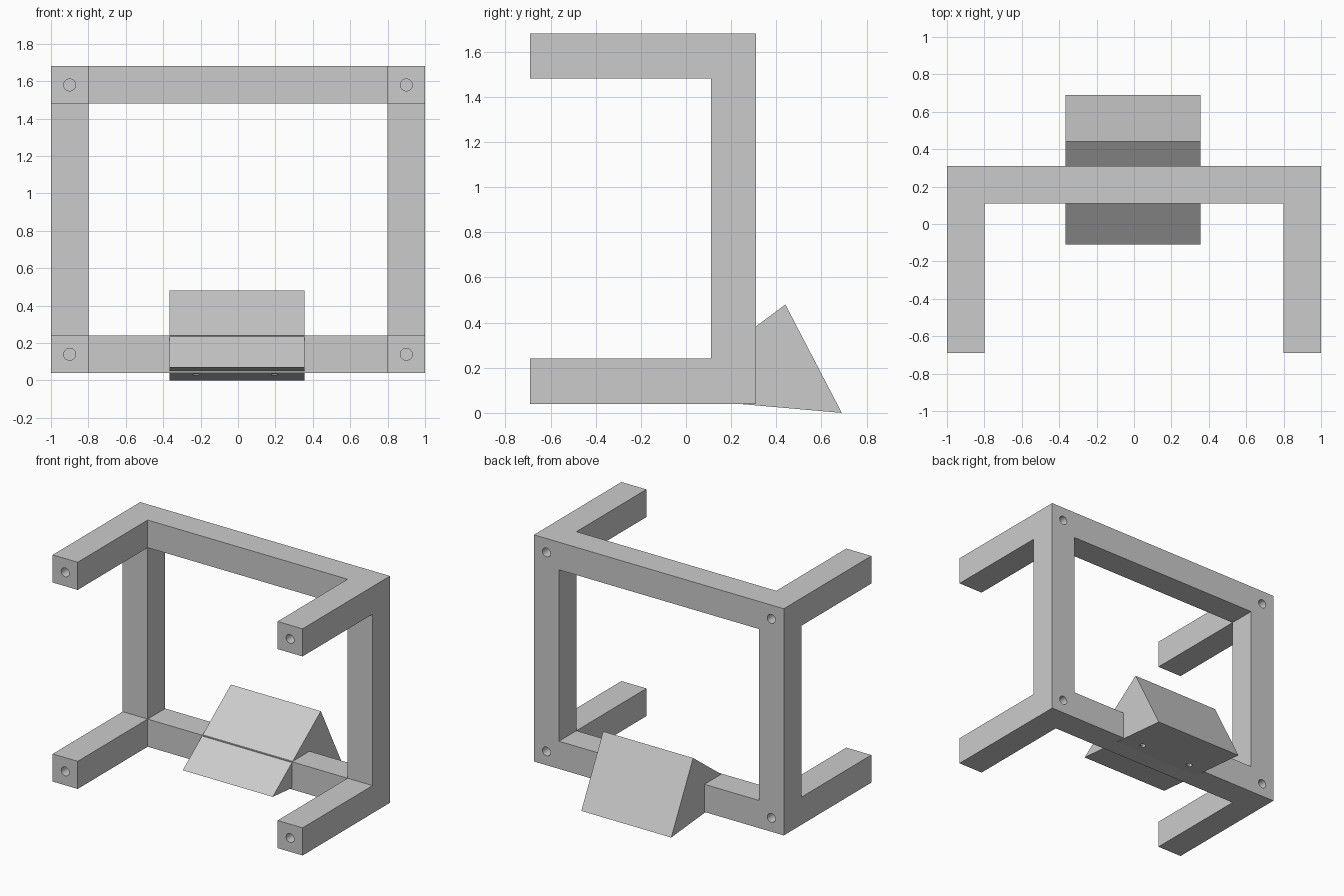
import bpy
import bmesh
import math
from mathutils import Vector

cube = bpy.data.objects.get("Cube")
if cube:
    bpy.data.objects.remove(cube, do_unlink=True)

grey = bpy.data.materials.new("plain grey")
grey.use_nodes = True
colour = (0.6, 0.6, 0.6, 1)
grey.diffuse_color = colour
grey.node_tree.nodes["Principled BSDF"].inputs["Base Color"].default_value = colour

BAR = 0.2                    # square bar thickness
BOTTOM, TOP = 0.04, 1.68     # frame height range
FRONT, BACK = -0.69, 0.31    # frame depth range
INNER = BACK - BAR           # front face of the rear ring


def make_object(name, bm):
    bmesh.ops.recalc_face_normals(bm, faces=bm.faces)
    mesh = bpy.data.meshes.new(name)
    bm.to_mesh(mesh)
    bm.free()
    mesh.materials.append(grey)
    obj = bpy.data.objects.new(name, mesh)
    bpy.context.collection.objects.link(obj)
    return obj


def box(name, low, high):
    low, high = Vector(low), Vector(high)
    bm = bmesh.new()
    bmesh.ops.create_cube(bm, size=1)
    bmesh.ops.scale(bm, vec=high - low, verts=bm.verts)
    bmesh.ops.translate(bm, vec=(low + high) / 2, verts=bm.verts)
    return make_object(name, bm)


def prism(name, profile, x0, x1):
    """Extrude a (y, z) profile along x."""
    bm = bmesh.new()
    face = bm.faces.new([bm.verts.new((x0, y, z)) for y, z in profile])
    moved = bmesh.ops.extrude_face_region(bm, geom=[face])["geom"]
    verts = [v for v in moved if isinstance(v, bmesh.types.BMVert)]
    bmesh.ops.translate(bm, vec=(x1 - x0, 0, 0), verts=verts)
    return make_object(name, bm)


def cut(target, cutter):
    """Subtract the cutter, then discard it."""
    cutter.hide_render = True
    mod = target.modifiers.new("cut", "BOOLEAN")
    mod.operation = "DIFFERENCE"
    mod.solver = "EXACT"
    mod.object = cutter
    bpy.context.view_layer.objects.active = target
    bpy.ops.object.modifier_apply(modifier=mod.name)
    bpy.data.objects.remove(cutter, do_unlink=True)


def drill(target, centre, radius, depth, tilt):
    """Blind round hole centred on a face, tilted about x."""
    bm = bmesh.new()
    bmesh.ops.create_cone(bm, cap_ends=True, segments=32, radius1=radius,
                          radius2=radius, depth=depth * 2)
    cutter = make_object("drill", bm)
    cutter.location = centre
    cutter.rotation_euler.x = tilt
    bpy.context.view_layer.update()
    cut(target, cutter)


# Rear square ring
ring = box("rear_frame", (-1, INNER, BOTTOM), (1, BACK, TOP))
cut(ring, box("opening", (BAR - 1, INNER - 1, BOTTOM + BAR),
              (1 - BAR, BACK + 1, TOP - BAR)))

# Four forward arms, with a screw hole at each end of each corner
for side, sx in (("right", -1), ("left", 1)):
    for level, z in (("lower", BOTTOM + BAR / 2), ("upper", TOP - BAR / 2)):
        x = sx * (1 - BAR / 2)
        h = BAR / 2
        arm = box(f"{level}_{side}_arm", (x - h, FRONT, z - h),
                  (x + h, INNER, z + h))
        drill(arm, (x, FRONT, z), 0.032, 0.2, math.pi / 2)
        drill(ring, (x, BACK, z), 0.032, 0.15, math.pi / 2)

# Triangular foot wedge passing through the lower rail
toe, apex, heel = (-0.11, 0.07), (0.44, 0.48), (0.69, 0.0)
wedge = prism("foot_wedge", [toe, apex, heel], -0.365, 0.355)

# Two holes in the sloping underside of the wedge
slope = (heel[1] - toe[1]) / (heel[0] - toe[0])
hole_y = 0.325
hole_z = toe[1] + slope * (hole_y - toe[0])
for x in (-0.225, 0.195):
    drill(wedge, (x, hole_y, hole_z), 0.022, 0.15, math.atan(slope))

# Flat faces with smooth hole walls
bpy.ops.object.select_all(action="DESELECT")
for obj in bpy.context.collection.objects:
    if obj.type == "MESH" and grey.name in obj.data.materials:
        obj.select_set(True)
        bpy.context.view_layer.objects.active = obj
bpy.ops.object.shade_smooth_by_angle(angle=math.radians(30))
